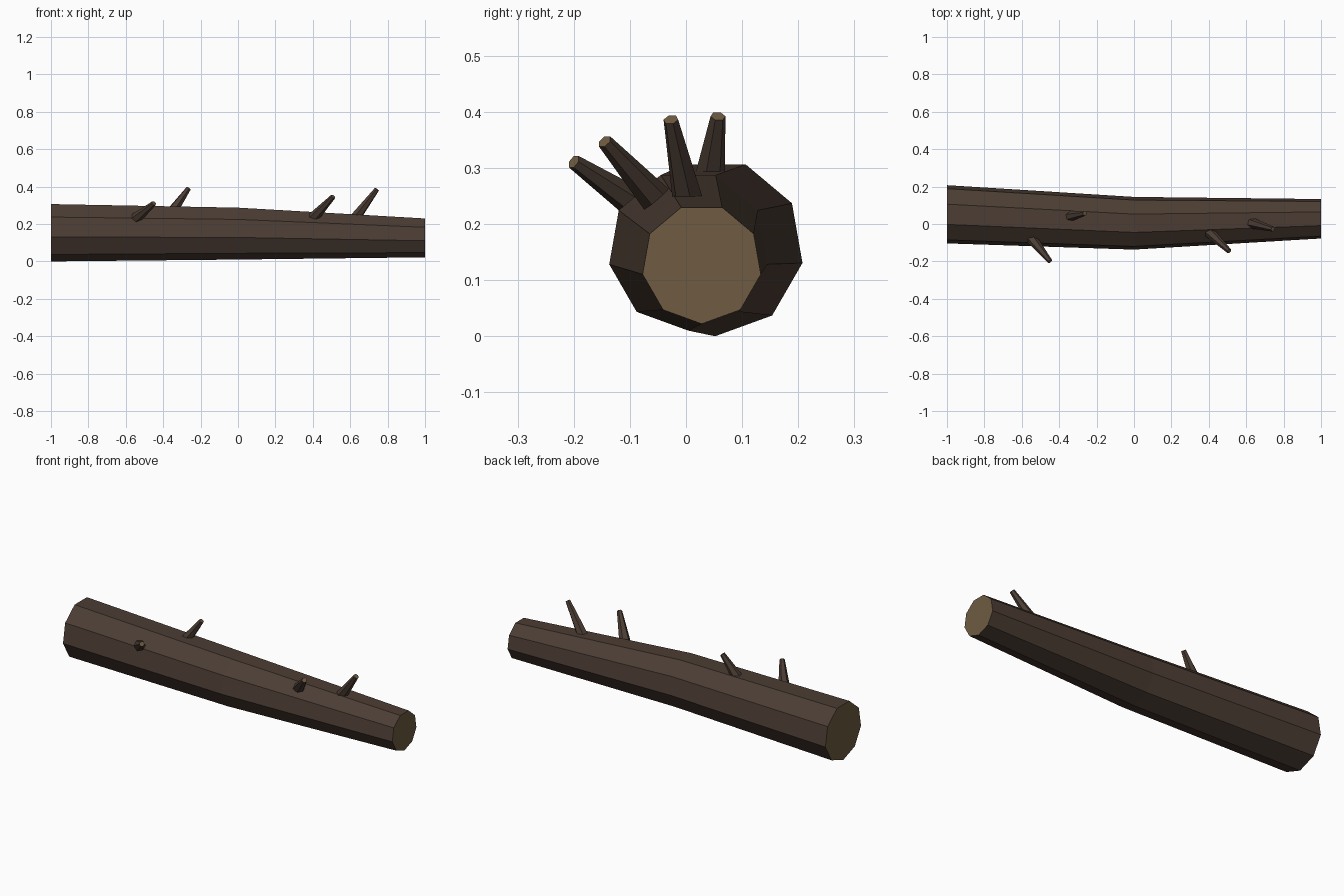
import bpy, bmesh, math
from mathutils import Vector

if "Cube" in bpy.data.objects:
    bpy.data.objects.remove(bpy.data.objects["Cube"])


def material(name, color):
    m = bpy.data.materials.new(name)
    m.diffuse_color = (*color, 1)
    m.use_nodes = True
    m.node_tree.nodes["Principled BSDF"].inputs["Base Color"].default_value = m.diffuse_color
    return m


bark = material("dark bark", (0.072, 0.047, 0.034))
wood = material("cut wood", (0.156, 0.105, 0.054))


def loft(name, rings, wood_caps):
    """Skin equal-sided rings, closing both ends; wood_caps = cap material indices."""
    bm = bmesh.new()
    loops = [[bm.verts.new(p) for p in ring] for ring in rings]
    n = len(loops[0])
    for a, b in zip(loops, loops[1:]):
        for i in range(n):
            j = (i + 1) % n
            bm.faces.new((a[i], a[j], b[j], b[i]))
    for loop, idx in zip((loops[0][::-1], loops[-1]), wood_caps):
        bm.faces.new(loop).material_index = idx
    bmesh.ops.recalc_face_normals(bm, faces=bm.faces)
    me = bpy.data.meshes.new(name)
    bm.to_mesh(me)
    bm.free()
    me.materials.append(bark)
    me.materials.append(wood)
    ob = bpy.data.objects.new(name, me)
    bpy.context.collection.objects.link(ob)
    return ob


# Trunk: nine-sided, tapering, slightly bent at the middle (x, y, z, radius)
sections = [(-1, 0.052, 0.158, 0.158), (0, 0.004, 0.153, 0.143), (1, 0.028, 0.129, 0.107)]
angles = [math.radians(-90 + 40 * k) for k in range(9)]
loft("log_trunk",
     [[(x, y + r * math.cos(a), z + r * math.sin(a)) for a in angles]
      for x, y, z, r in sections], (1, 1))

# Broken branch stubs: (point at the bark, tip), rooted inside the trunk
stubs = [((0.64, 0.002, 0.25), (0.743, -0.027, 0.386)),
         ((0.42, -0.06, 0.252), (0.509, -0.145, 0.347)),
         ((-0.335, 0.043, 0.29), (-0.263, 0.057, 0.392)),
         ((-0.53, -0.10, 0.243), (-0.449, -0.20, 0.311))]
for k, (base, tip) in enumerate(stubs, 1):
    base, tip = Vector(base), Vector(tip)
    axis = (tip - base).normalized()
    root = base - axis * 0.04
    q = axis.to_track_quat('Z', 'Y')
    rings = []
    for c, r in ((root, 0.031), (tip, 0.0135)):
        rings.append([c + q @ Vector((r * math.cos(i * math.pi / 3),
                                      r * math.sin(i * math.pi / 3), 0)) for i in range(6)])
    loft(f"branch_stub_{k}", rings, (0, 1))
